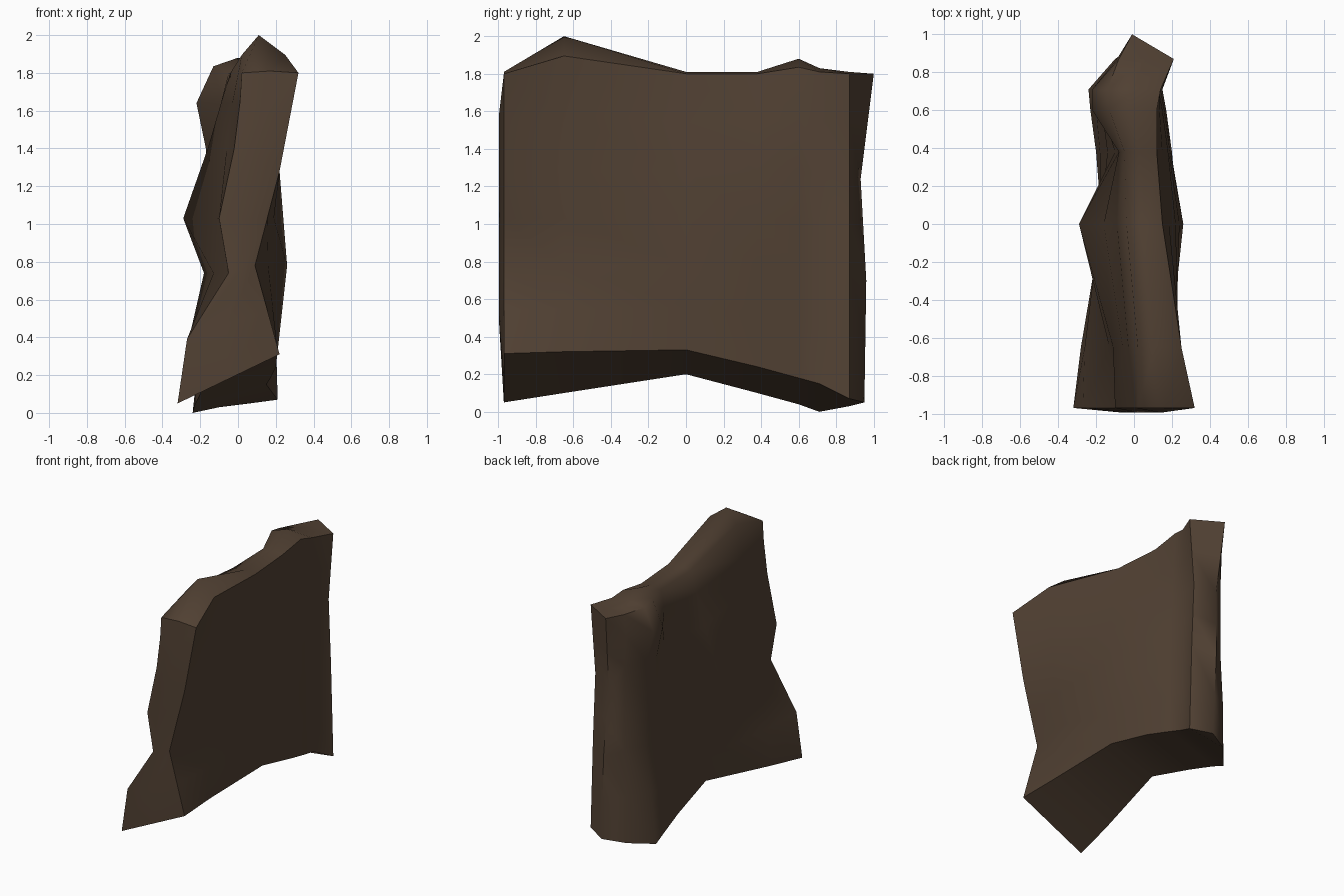
import bpy, bmesh, math

if "Cube" in bpy.data.objects:
    bpy.data.objects.remove(bpy.data.objects["Cube"])

rock = bpy.data.materials.new("dark brown rock")
rock.diffuse_color = (0.085, 0.054, 0.034, 1)
rock.use_nodes = True
rock.node_tree.nodes["Principled BSDF"].inputs["Base Color"].default_value = rock.diffuse_color

# Slices along y: y, (bottom z left, right), ridge (x, z), left x upward, right x upward
SLICES = [
    (-.97, (.05, .31), (.17, 1.81), (-.32, -.27, -.05, -.10, -.02, .01, .02), (.22, .09, .22, .32)),
    (-.65, (.10, .32), (.11, 2.0), (-.28, -.26, -.13, -.11, -.06, -.03, .02), (.21, .16, .22, .25)),
    (0, (.20, .33), (.06, 1.81), (-.17, -.17, -.18, -.29, -.16, -.09, -.04), (.21, .26, .22, .15)),
    (.38, (.10, .24), (.04, 1.81), (-.20, -.18, -.14, -.10, -.08, -.08, -.05), (.20, .19, .18, .12)),
    (.60, (.04, .18), (0, 1.88), (-.23, -.20, -.15, -.17, -.17, -.22, -.13), (.17, .16, .15, .12)),
    (.71, (0, .15), (0, 1.83), (-.24, -.20, -.15, -.16, -.16, -.22, -.14), (.15, .14, .13, .14)),
    (.87, (.03, .07), (.06, 1.81), (-.10, -.10, -.08, -.08, -.08, -.09, -.08), (.21, .19, .17, .21)),
]
LEFT_Z = [.39, .74, 1.03, 1.40, 1.64]


def resample(values, count):
    """Spread a short list evenly over more points."""
    out = []
    for k in range(count):
        t = k * (len(values) - 1) / (count - 1)
        i = min(int(t), len(values) - 2)
        out.append(values[i] + (values[i + 1] - values[i]) * (t - i))
    return out


bm = bmesh.new()
rings = []
for y, (low_l, low_r), (ridge_x, ridge_z), left_x, right_x in SLICES:
    top = (ridge_z + 1.79) / 2
    left = list(zip(left_x, [low_l] + LEFT_Z + [top]))
    right = list(zip(resample(right_x, 7), resample([low_r, .78, 1.28, top], 7)))
    ring = left + [(ridge_x, ridge_z)] + right[::-1]
    rings.append([bm.verts.new((x, y, z)) for x, z in ring])

# Wall skin between slices
for a, b in zip(rings, rings[1:]):
    for i in range(len(a)):
        j = (i + 1) % len(a)
        bm.faces.new((a[i], a[j], b[j], b[i]))


def cap(ring, spine):
    """Close an end of the wall around a vertical spine."""
    for i in range(6):
        bm.faces.new((ring[i], spine[i], spine[i + 1], ring[i + 1]))
        bm.faces.new((spine[i], ring[14 - i], ring[13 - i], spine[i + 1]))
    bm.faces.new((ring[6], spine[6], ring[7]))
    bm.faces.new((spine[6], ring[8], ring[7]))
    bm.faces.new((ring[0], ring[14], spine[0]))


# Front end, gently bulged along its middle
first, last = rings[0], rings[-1]
front = []
for i in range(7):
    p = (first[i].co + first[14 - i].co) / 2
    p.y -= .025 if 0 < i < 6 else 0
    front.append(bm.verts.new(p))
cap(first, front)

# Back end wraps around the column's leaning edge
edge_y = resample([.95, .96, .93, 1.0], 7)
edge_x = resample([.06, -.01], 7)
edge_z = resample([.05, .70, 1.24, 1.80], 7)
cap(last, [bm.verts.new(p) for p in zip(edge_x, edge_y, edge_z)])

bmesh.ops.recalc_face_normals(bm, faces=bm.faces[:])
mesh = bpy.data.meshes.new("rock_wall")
bm.to_mesh(mesh)
bm.free()
wall = bpy.data.objects.new("rock_wall", mesh)
bpy.context.collection.objects.link(wall)
mesh.materials.append(rock)

# Soft rock with only the strongest breaks kept sharp
bpy.context.view_layer.objects.active = wall
wall.select_set(True)
bpy.ops.object.shade_smooth_by_angle(angle=math.radians(60))
